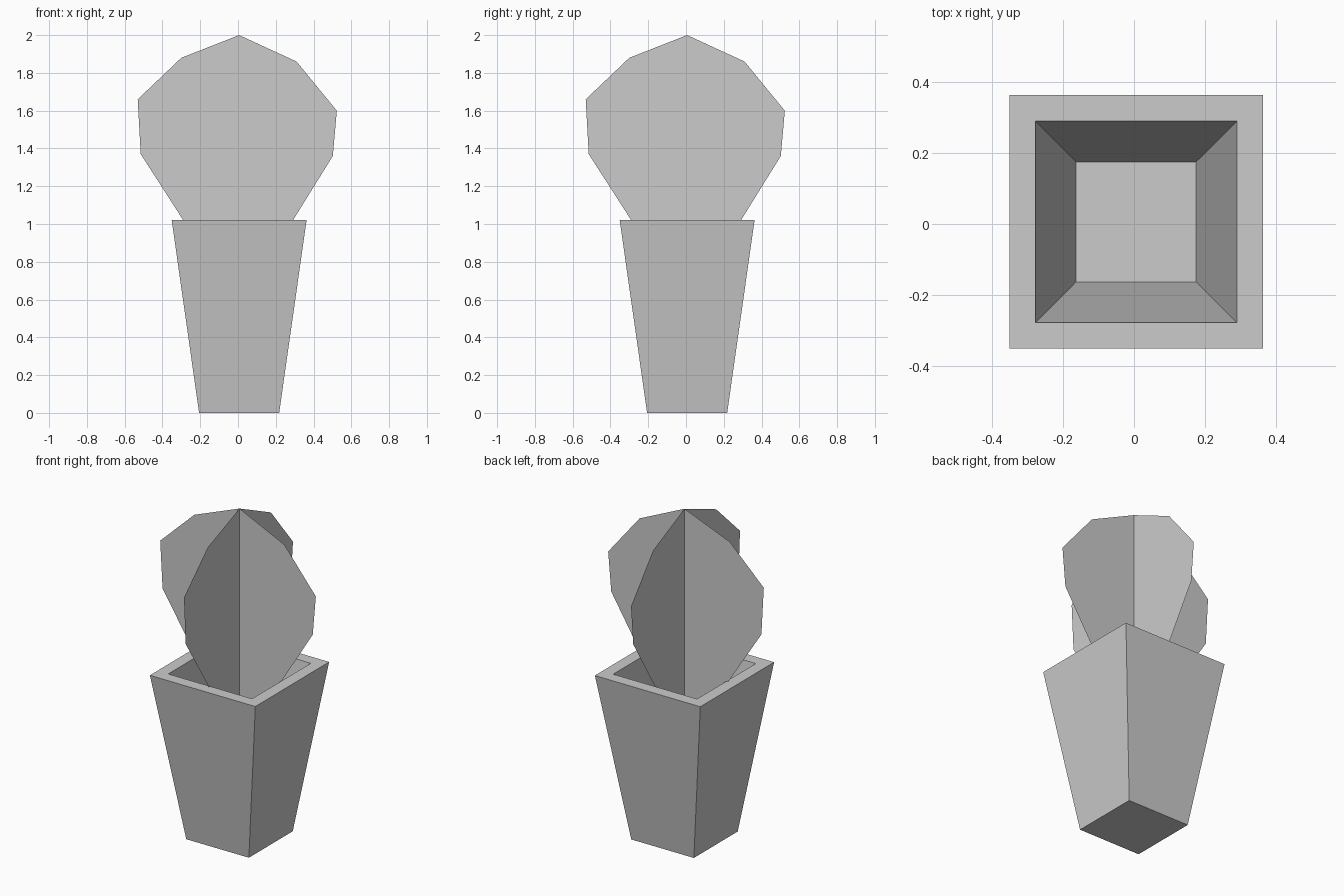
import bpy
import bmesh
import math

if "Cube" in bpy.data.objects:
    bpy.data.objects.remove(bpy.data.objects["Cube"])

C = 0.006  # shared centre line in x and y

grey = bpy.data.materials.new("plain grey")
grey.diffuse_color = (0.6, 0.6, 0.6, 1.0)
grey.use_nodes = True
grey.node_tree.nodes["Principled BSDF"].inputs["Base Color"].default_value = grey.diffuse_color


def add_object(name, bm):
    bmesh.ops.recalc_face_normals(bm, faces=bm.faces)
    mesh = bpy.data.meshes.new(name)
    bm.to_mesh(mesh)
    bm.free()
    mesh.materials.append(grey)
    obj = bpy.data.objects.new(name, mesh)
    bpy.context.collection.objects.link(obj)
    return obj


# Square planter: rings of (half width, z) from outer base, over the rim, to inner floor
rings = [(0.212, 0.0), (0.357, 1.02), (0.284, 1.02), (0.169, 0.21)]
bm = bmesh.new()
loops = [[bm.verts.new((C + sx * h, C + sy * h, z))
          for sx, sy in ((-1, -1), (1, -1), (1, 1), (-1, 1))]
         for h, z in rings]
for a, b in zip(loops, loops[1:]):
    for i in range(4):
        j = (i + 1) % 4
        bm.faces.new((a[i], a[j], b[j], b[i]))
bm.faces.new(loops[0][::-1])
bm.faces.new(loops[-1])
add_object("planter", bm)

# Plant: two crossed flat leaf cards sharing one outline, tapering down into the planter
outline = [(C, 0.56), (0.502, 1.36), (0.523, 1.60), (0.31, 1.86), (C, 2.0),
           (-0.30, 1.88), (-0.531, 1.66), (-0.515, 1.37)]
for name, angle in (("leaf_card_side_to_side", 0), ("leaf_card_front_to_back", 90)):
    ca, sa = math.cos(math.radians(angle)), math.sin(math.radians(angle))
    bm = bmesh.new()
    bm.faces.new([bm.verts.new((C + (u - C) * ca, C + (u - C) * sa, z))
                  for u, z in outline])
    add_object(name, bm)
